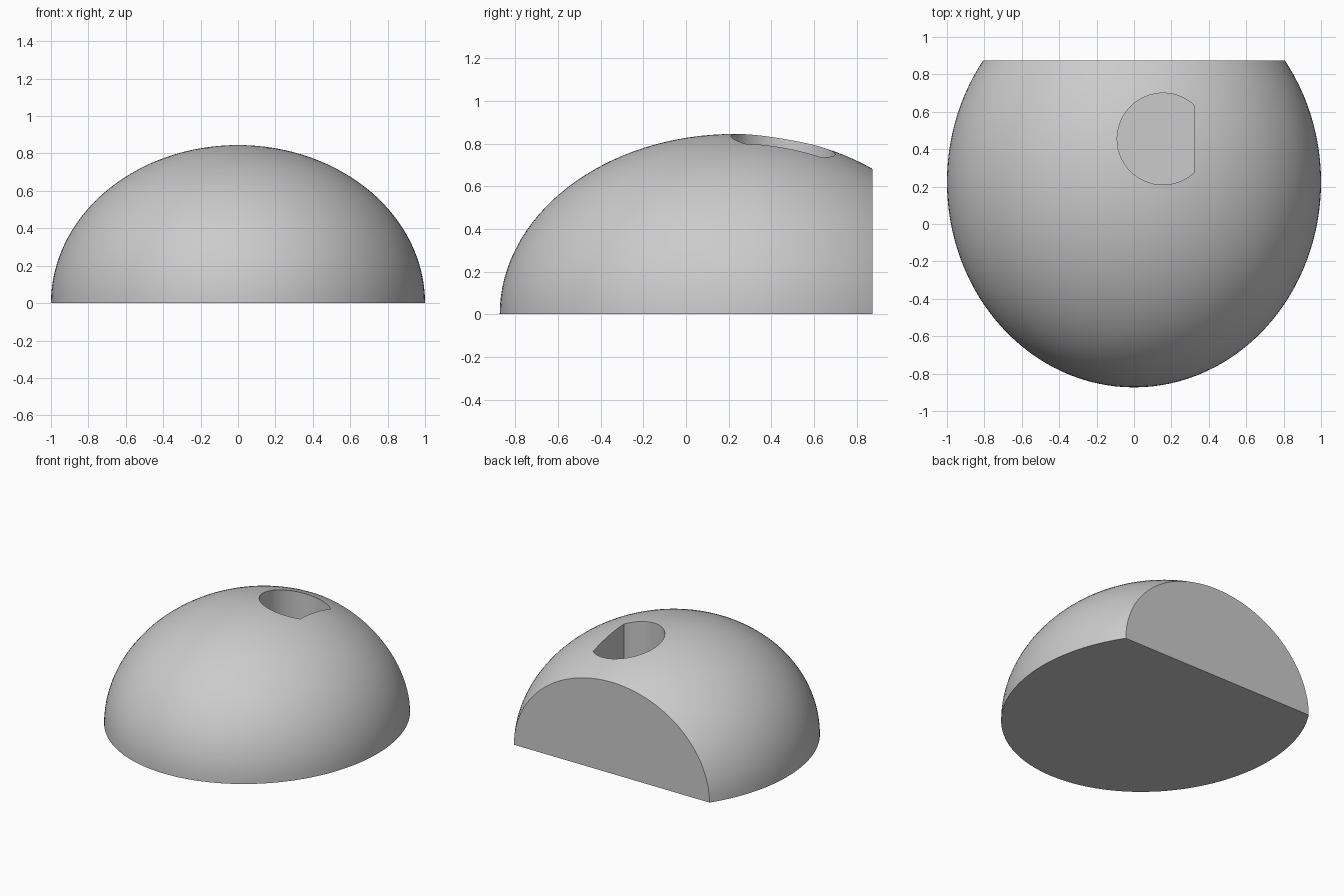
import bpy, bmesh, math
from mathutils import Matrix, Vector

old = bpy.data.objects.get("Cube")
if old:
    bpy.data.objects.remove(old, do_unlink=True)

# Body ellipsoid: centre offset and half sizes
CENTRE_Y = 0.225
RADII = (1.0, 1.0985, 0.845)
BACK_Y = 0.875

# D-shaped socket
HOLE_X, HOLE_Y, HOLE_R = 0.155, 0.455, 0.245
FLAT_X = 0.32
FLOOR_Z = 0.3

grey = bpy.data.materials.new("plain_grey")
grey.use_nodes = True
colour = (0.6, 0.6, 0.6, 1)
grey.diffuse_color = colour
grey.node_tree.nodes["Principled BSDF"].inputs["Base Color"].default_value = colour


def make_object(name, bm):
    bmesh.ops.recalc_face_normals(bm, faces=bm.faces)
    mesh = bpy.data.meshes.new(name)
    bm.to_mesh(mesh)
    bm.free()
    obj = bpy.data.objects.new(name, mesh)
    bpy.context.collection.objects.link(obj)
    mesh.materials.append(grey)
    return obj


def cut_and_cap(bm, point, normal):
    """Remove everything beyond the plane and close the opening."""
    geom = bm.verts[:] + bm.edges[:] + bm.faces[:]
    bmesh.ops.bisect_plane(bm, geom=geom, dist=1e-5, plane_co=point,
                           plane_no=normal, clear_outer=True)
    rim = [e for e in bm.edges if e.is_boundary]
    bmesh.ops.edgeloop_fill(bm, edges=rim)


# Dome with flat base and flat back
bm = bmesh.new()
bmesh.ops.create_uvsphere(bm, u_segments=128, v_segments=64, radius=1)
bmesh.ops.transform(bm, verts=bm.verts, matrix=Matrix.Translation((0, CENTRE_Y, 0))
                    @ Matrix.Diagonal((*RADII, 1)))
cut_and_cap(bm, (0, 0, 0), (0, 0, -1))
cut_and_cap(bm, (0, BACK_Y, 0), (0, 1, 0))
dome = make_object("dome_body", bm)

# Cutter for the socket: a round profile closed by a straight chord
bm = bmesh.new()
start = math.acos((FLAT_X - HOLE_X) / HOLE_R)
steps = 64
profile = []
for i in range(steps + 1):
    a = start + (2 * math.pi - 2 * start) * i / steps
    profile.append(bm.verts.new((HOLE_X + HOLE_R * math.cos(a),
                                 HOLE_Y + HOLE_R * math.sin(a), FLOOR_Z)))
floor = bm.faces.new(profile)
top = bmesh.ops.extrude_face_region(bm, geom=[floor], use_keep_orig=True)["geom"]
bmesh.ops.translate(bm, vec=Vector((0, 0, 1)),
                    verts=[v for v in top if isinstance(v, bmesh.types.BMVert)])
cutter = make_object("socket_cutter", bm)
cutter.hide_render = True

# Carve the socket
bpy.ops.object.select_all(action='DESELECT')
dome.select_set(True)
bpy.context.view_layer.objects.active = dome
carve = dome.modifiers.new("socket", 'BOOLEAN')
carve.operation = 'DIFFERENCE'
carve.solver = 'EXACT'
carve.object = cutter
bpy.ops.object.modifier_apply(modifier=carve.name)
bpy.data.objects.remove(cutter, do_unlink=True)

bpy.ops.object.shade_smooth_by_angle(angle=math.radians(30))
